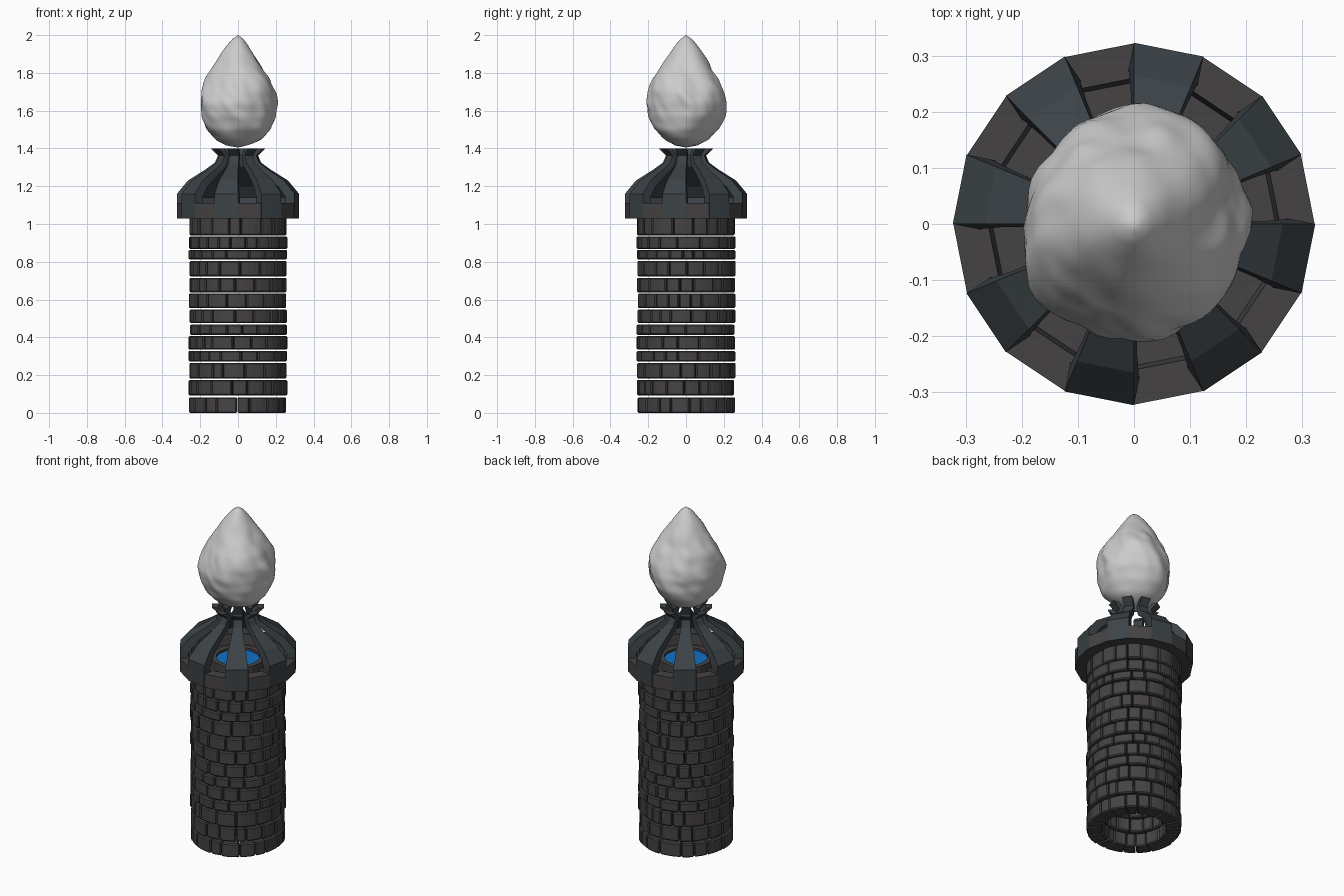
import bpy, bmesh, math, random
from mathutils import Vector, noise

if "Cube" in bpy.data.objects:
    bpy.data.objects.remove(bpy.data.objects["Cube"])

random.seed(7)
TAU = 2 * math.pi


def material(name, rgb):
    m = bpy.data.materials.new(name)
    m.diffuse_color = (*rgb, 1)
    m.use_nodes = True
    m.node_tree.nodes["Principled BSDF"].inputs["Base Color"].default_value = m.diffuse_color
    return m


stone = material("stone", (0.06, 0.055, 0.055))
slate = material("slate", (0.045, 0.055, 0.062))
blue = material("blue", (0.005, 0.16, 0.58))


def finish(bm, name, mat=None):
    bmesh.ops.recalc_face_normals(bm, faces=bm.faces[:])
    me = bpy.data.meshes.new(name)
    bm.to_mesh(me)
    bm.free()
    ob = bpy.data.objects.new(name, me)
    bpy.context.collection.objects.link(ob)
    if mat:
        me.materials.append(mat)
    return ob


def skin(bm, loops, closed=False):
    """Bridge equal-length closed loops of points; cap the ends if open."""
    rows = [[bm.verts.new(p) for p in lp] for lp in loops]
    n = len(rows[0])
    for i in range(len(rows) if closed else len(rows) - 1):
        a, b = rows[i], rows[(i + 1) % len(rows)]
        for j in range(n):
            k = (j + 1) % n
            bm.faces.new((a[j], a[k], b[k], b[j]))
    if not closed:
        bm.faces.new(rows[0])
        bm.faces.new(rows[-1])


def polar(r, a, z):
    return (r * math.cos(a), r * math.sin(a), z)


def ring(name, profile, sides, mat):
    bm = bmesh.new()
    skin(bm, [[polar(r, TAU * i / sides, z) for r, z in profile]
              for i in range(sides)], closed=True)
    return finish(bm, name, mat)


# Brick tower: courses of curved blocks with irregular widths
courses = [(0.0, .082), (.093, .175), (.182, .265), (.272, .328), (.335, .407),
           (.413, .467), (.475, .548), (.555, .632), (.638, .715), (.723, .805),
           (.813, .863), (.868, .935), (.94, 1.035)]
bm = bmesh.new()
for z0, z1 in courses:
    widths = [random.uniform(.6, 1.4) for _ in range(18)]
    a = random.uniform(0, TAU)
    for w in widths:
        step = TAU * w / sum(widths)
        gap = .012
        ro = .259 + random.uniform(-.004, .004)
        ri = .172 + random.uniform(-.004, .004)
        arc = [a + gap + (step - gap) * i / 3 for i in range(4)]
        skin(bm, [[polar(ri, t, z0), polar(ro, t, z0),
                   polar(ro, t, z1), polar(ri, t, z1)] for t in arc])
        a += step
bricks = finish(bm, "tower_bricks", stone)
bev = bricks.modifiers.new("soft_edges", 'BEVEL')
bev.width = .006
bev.segments = 1
bev.limit_method = 'ANGLE'
bev.angle_limit = math.radians(40)

# Sixteen-sided collar, basin rim and blue pool
ring("cap_collar", [(.25, 1.03), (.322, 1.03), (.322, 1.11), (.26, 1.11)], 16, stone)
ring("basin_rim", [(.12, 1.03), (.15, 1.03), (.15, 1.095), (.12, 1.095)], 16, stone)
ring("basin_floor", [(.145, 1.03), (.255, 1.03), (.255, 1.05), (.145, 1.05)], 16, stone)
bm = bmesh.new()
bmesh.ops.create_circle(bm, cap_ends=True, segments=32, radius=.125)
pool = finish(bm, "pool", blue)
pool.location.z = 1.08

# Eight curved ribs rising to flared claws
outer = [(.323, 1.03), (.323, 1.16), (.265, 1.23), (.17, 1.29), (.122, 1.325),
         (.105, 1.362), (.145, 1.40)]
inner = [(.255, 1.03), (.275, 1.14), (.235, 1.195), (.15, 1.262), (.095, 1.305),
         (.075, 1.365), (.11, 1.40)]
half = TAU / 32
bm = bmesh.new()
for k in range(8):
    a = TAU * k / 8 - half
    c = Vector((math.cos(a), math.sin(a), 0))
    t = Vector((-math.sin(a), math.cos(a), 0))
    loops = []
    for (ro, zo), (ri, zi) in zip(outer, inner):
        hw = max(ro * math.sin(half), .026)
        loops.append([c * r * math.cos(half) + t * s * hw + Vector((0, 0, z))
                      for r, z, s in ((ri, zi, -1), (ro, zo, -1), (ro, zo, 1), (ri, zi, 1))])
    skin(bm, loops)
finish(bm, "cap_ribs", slate)

# Lumpy teardrop flame
flame_profile = [(1.405, 0), (1.415, .06), (1.44, .115), (1.5, .172), (1.57, .2),
                 (1.64, .205), (1.7, .195), (1.77, .17), (1.84, .13), (1.9, .09),
                 (1.95, .055), (1.98, .03), (2.0, 0)]


def flame_radius(z):
    for (z0, r0), (z1, r1) in zip(flame_profile, flame_profile[1:]):
        if z <= z1:
            return r0 + (r1 - r0) * (z - z0) / (z1 - z0)
    return 0


bm = bmesh.new()
bmesh.ops.create_icosphere(bm, subdivisions=5, radius=1)
for v in bm.verts:
    d = v.co.normalized()
    z = 1.7025 + .2975 * math.asin(max(-1, min(1, d.z))) / (math.pi / 2)
    twist = math.atan2(d.y, d.x) + 2.5 * (z - 1.4)
    r = flame_radius(z)
    p = Vector((math.cos(twist) * r * 8, math.sin(twist) * r * 8, z * 5))
    r *= 1 + .12 * noise.noise(p) + .06 * noise.noise(p * 2.2)
    a = math.atan2(d.y, d.x)
    v.co = polar(r, a, z)
bmesh.ops.smooth_vert(bm, verts=[v for v in bm.verts if 1.42 < v.co.z < 1.97],
                      factor=.5, use_axis_x=True, use_axis_y=True, use_axis_z=True)
for f in bm.faces:
    f.smooth = True
finish(bm, "flame")
